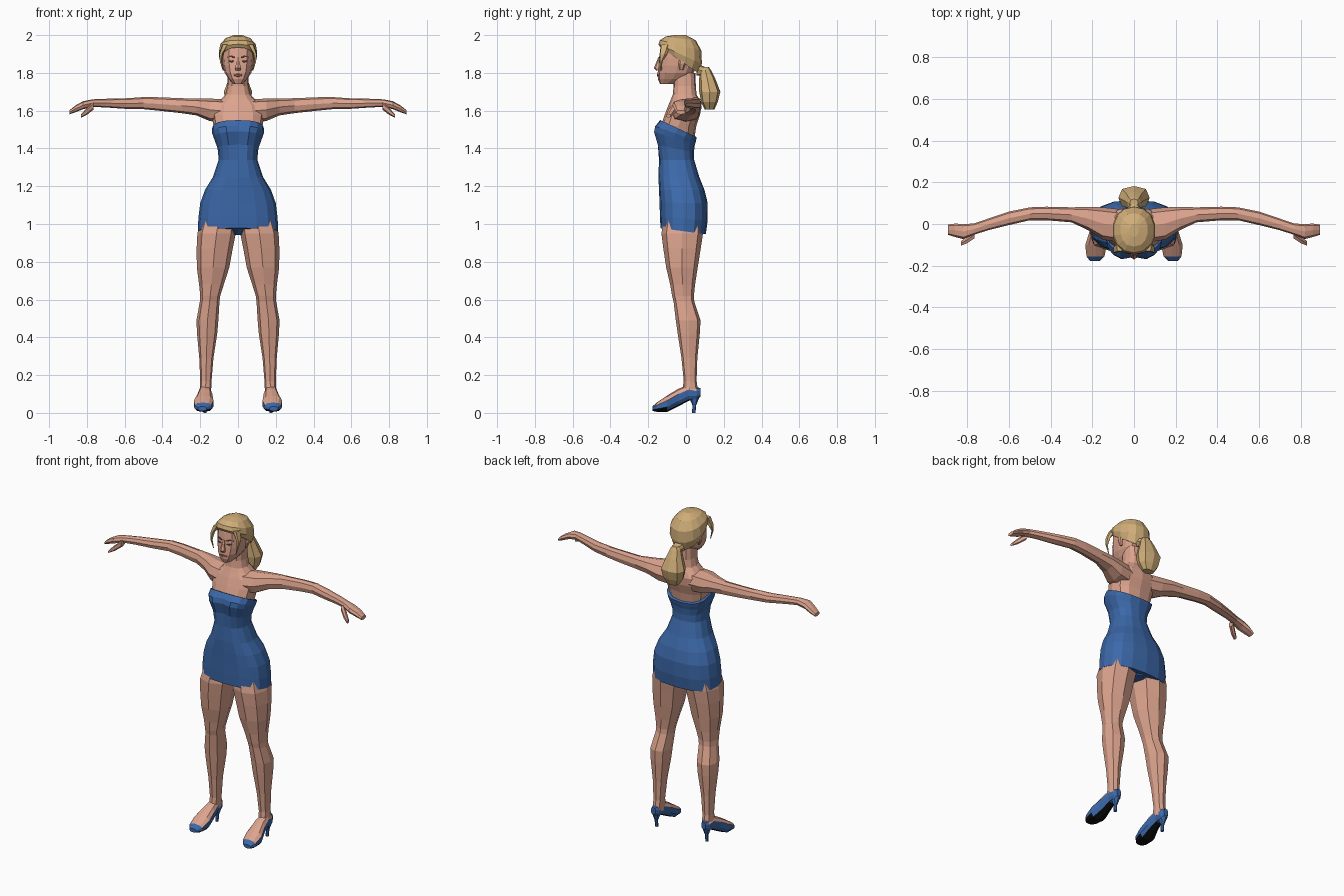
import bpy, bmesh, math


def material(name, rgb):
    m = bpy.data.materials.new(name)
    m.diffuse_color = (*rgb, 1)
    return m


SKIN = material("skin", (0.72, 0.37, 0.27))
BLUE = material("dress_blue", (0.045, 0.14, 0.40))
HAIR = material("blonde_hair", (0.63, 0.42, 0.19))
BLACK = material("sole_black", (0.004, 0.004, 0.004))
BROWN = material("brow_brown", (0.13, 0.07, 0.04))
LIPS = material("lip_rose", (0.42, 0.16, 0.13))


def loft(name, axis, stations, n, mats, mirror=False, power=0.8, shape=None, rule=None):
    """Skin rounded sections along an axis. Station: position, a0, a1, b0, b1, tilt."""
    bm = bmesh.new()
    rings = []
    for s in stations:
        pos, a0, a1, b0, b1 = s[:5]
        tilt = s[5] if len(s) > 5 else 0
        ring = []
        for i in range(n):
            t = 2 * math.pi * i / n + math.pi / 2
            c, d = math.cos(t), math.sin(t)
            c = math.copysign(abs(c) ** power, c) if abs(c) > 1e-6 else 0
            d = math.copysign(abs(d) ** power, d) if abs(d) > 1e-6 else 0
            a = (a0 + a1) / 2 + c * (a1 - a0) / 2
            b = (b0 + b1) / 2 + d * (b1 - b0) / 2
            p = pos - tilt * d
            co = {"x": (p, a, b), "y": (a, p, b), "z": (a, b, p)}[axis]
            ring.append(bm.verts.new(shape(*co) if shape else co))
        rings.append(ring)
    for r, q in zip(rings, rings[1:]):
        for i in range(n):
            j = (i + 1) % n
            bm.faces.new((r[i], r[j], q[j], q[i]))
    bm.faces.new(rings[0])
    bm.faces.new(rings[-1])
    bmesh.ops.recalc_face_normals(bm, faces=bm.faces)
    if rule:
        bm.normal_update()
        for f in bm.faces:
            f.material_index = rule(f.calc_center_median(), f.normal)
    me = bpy.data.meshes.new(name)
    bm.to_mesh(me)
    bm.free()
    for m in mats:
        me.materials.append(m)
    ob = bpy.data.objects.new(name, me)
    bpy.context.collection.objects.link(ob)
    if mirror:
        mod = ob.modifiers.new("mirror", "MIRROR")
        mod.use_axis[0] = True
        mod.use_mirror_merge = False
    return ob


def sym(*rows):
    """Stations symmetric in x: z, half width, y front, y back, tilt."""
    return [(r[0], -r[1], r[1], *r[2:]) for r in rows]


# Dress, with a shallow valley between the busts
def bust(x, y, z):
    if abs(x) < 0.01 and y < -0.1 and 1.40 < z < 1.53:
        y += 0.018
    return x, y, z


loft("dress", "z", sym(
    (0.962, 0.212, -0.135, 0.105, 0.016), (1.03, 0.210, -0.138, 0.115, 0.01),
    (1.11, 0.200, -0.140, 0.115), (1.18, 0.175, -0.143, 0.098),
    (1.25, 0.132, -0.146, 0.070), (1.34, 0.102, -0.143, 0.043),
    (1.40, 0.108, -0.155, 0.042, 0.02), (1.455, 0.128, -0.176, 0.047, 0.035),
    (1.480, 0.137, -0.170, 0.053, 0.040), (1.505, 0.138, -0.137, 0.057, 0.045)),
    16, [BLUE], shape=bust)
loft("underwear", "z", sym((0.943, 0.035, -0.05, 0.075), (0.975, 0.09, -0.10, 0.10)), 8, [BLUE])

# Upper chest and neck
loft("chest_and_neck", "z", sym(
    (1.44, 0.11, -0.125, 0.042), (1.52, 0.130, -0.133, 0.055),
    (1.58, 0.140, -0.112, 0.075), (1.63, 0.125, -0.093, 0.080),
    (1.66, 0.090, -0.080, 0.070), (1.685, 0.066, -0.070, 0.056),
    (1.73, 0.056, -0.066, 0.052), (1.80, 0.055, -0.070, 0.050)), 12, [SKIN])

# Arms with hands, and thumbs
loft("arm", "x", [
    (0.06, -0.09, 0.07, 1.535, 1.66), (0.15, -0.075, 0.08, 1.545, 1.664),
    (0.22, -0.03, 0.082, 1.575, 1.664), (0.30, 0.008, 0.080, 1.587, 1.666),
    (0.42, 0.018, 0.083, 1.600, 1.671), (0.50, 0.018, 0.080, 1.608, 1.672),
    (0.60, -0.005, 0.060, 1.610, 1.665), (0.70, -0.03, 0.026, 1.617, 1.663),
    (0.77, -0.052, 0.002, 1.620, 1.660), (0.82, -0.072, 0.000, 1.608, 1.650),
    (0.86, -0.062, 0.002, 1.592, 1.628), (0.893, -0.052, -0.003, 1.580, 1.602)],
    8, [SKIN], mirror=True)
loft("thumb", "x", [
    (0.765, -0.070, -0.030, 1.605, 1.645), (0.80, -0.094, -0.058, 1.578, 1.615),
    (0.83, -0.105, -0.080, 1.563, 1.582)], 6, [SKIN], mirror=True)

# Legs
loft("leg", "z", [
    (1.02, 0.010, 0.195, -0.120, 0.090), (0.95, 0.012, 0.215, -0.130, 0.090),
    (0.87, 0.028, 0.219, -0.120, 0.078), (0.77, 0.046, 0.218, -0.105, 0.062),
    (0.68, 0.075, 0.206, -0.084, 0.048), (0.62, 0.094, 0.200, -0.074, 0.042),
    (0.59, 0.098, 0.202, -0.066, 0.044), (0.49, 0.104, 0.220, -0.054, 0.077),
    (0.42, 0.110, 0.217, -0.044, 0.073), (0.29, 0.130, 0.205, -0.024, 0.060),
    (0.17, 0.140, 0.200, -0.012, 0.056), (0.10, 0.143, 0.203, -0.022, 0.066)],
    8, [SKIN], mirror=True)


# Feet in open shoes: bare on top, blue around, black sole
def shoe_rule(c, n):
    if n.z < -0.55 and c.y < 0.0:
        return 2
    return 0 if n.z > 0.42 and -0.145 < c.y < 0.04 else 1


loft("foot_and_shoe", "y", [
    (-0.178, 0.165, 0.212, 0.010, 0.034), (-0.155, 0.140, 0.230, 0.006, 0.055),
    (-0.100, 0.128, 0.236, 0.005, 0.092), (-0.040, 0.134, 0.216, 0.035, 0.128),
    (0.015, 0.144, 0.206, 0.064, 0.150), (0.055, 0.147, 0.202, 0.070, 0.135),
    (0.076, 0.160, 0.190, 0.085, 0.132)],
    10, [SKIN, BLUE, BLACK], mirror=True, rule=shoe_rule)
loft("shoe_heel", "z", [
    (0.0, 0.166, 0.184, 0.032, 0.050), (0.04, 0.166, 0.184, 0.034, 0.054),
    (0.085, 0.152, 0.198, 0.015, 0.072)], 6, [BLUE], mirror=True)

# Head and facial features
loft("head", "z", sym(
    (1.742, 0.026, -0.138, -0.06), (1.768, 0.050, -0.149, 0.01),
    (1.80, 0.070, -0.150, 0.04), (1.84, 0.080, -0.147, 0.06),
    (1.88, 0.084, -0.142, 0.068), (1.93, 0.083, -0.136, 0.065),
    (1.965, 0.065, -0.115, 0.05)), 12, [SKIN])
loft("nose", "z", sym(
    (1.812, 0.014, -0.158, -0.13), (1.826, 0.017, -0.170, -0.13),
    (1.85, 0.011, -0.160, -0.13), (1.885, 0.008, -0.146, -0.13)), 6, [SKIN])
loft("ear", "z", [(1.815, 0.07, 0.080, -0.035, -0.015), (1.85, 0.075, 0.093, -0.04, 0.0),
                  (1.87, 0.075, 0.092, -0.035, 0.0)], 6, [SKIN], mirror=True)
loft("eye", "x", [(0.020, -0.144, -0.136, 1.858, 1.863), (0.034, -0.142, -0.134, 1.855, 1.867),
                  (0.050, -0.134, -0.126, 1.860, 1.865)], 6, [BROWN], mirror=True)
loft("eyebrow", "x", [(0.016, -0.144, -0.136, 1.878, 1.885), (0.036, -0.140, -0.132, 1.884, 1.891),
                      (0.056, -0.124, -0.116, 1.882, 1.886)], 6, [BROWN], mirror=True)
loft("lips", "x", [(-0.024, -0.149, -0.141, 1.786, 1.789), (0.0, -0.155, -0.147, 1.779, 1.796),
                   (0.024, -0.149, -0.141, 1.786, 1.789)], 6, [LIPS])

# Hair cap with a sloping hairline, side strands and ponytail
loft("hair_cap", "z", sym(
    (1.868, 0.092, -0.138, 0.066, 0.070), (1.900, 0.103, -0.146, 0.084, 0.052),
    (1.945, 0.096, -0.138, 0.082, 0.028), (1.982, 0.066, -0.108, 0.052, 0.010),
    (2.0, 0.022, -0.062, 0.0)), 14, [HAIR], power=0.9)
loft("hair_strand", "z", [
    (1.81, 0.076, 0.080, -0.134, -0.129), (1.86, 0.086, 0.096, -0.140, -0.125),
    (1.90, 0.082, 0.100, -0.140, -0.10), (1.95, 0.050, 0.085, -0.135, -0.08)],
    5, [HAIR], mirror=True)
loft("hair_tie", "y", [(0.055, -0.035, 0.035, 1.785, 1.85), (0.10, -0.026, 0.026, 1.785, 1.832)],
     8, [HAIR])
loft("ponytail", "z", sym(
    (1.832, 0.020, 0.085, 0.120), (1.815, 0.032, 0.072, 0.132),
    (1.77, 0.048, 0.070, 0.155), (1.70, 0.075, 0.070, 0.182),
    (1.645, 0.064, 0.080, 0.168), (1.605, 0.036, 0.100, 0.150)), 8, [HAIR])
